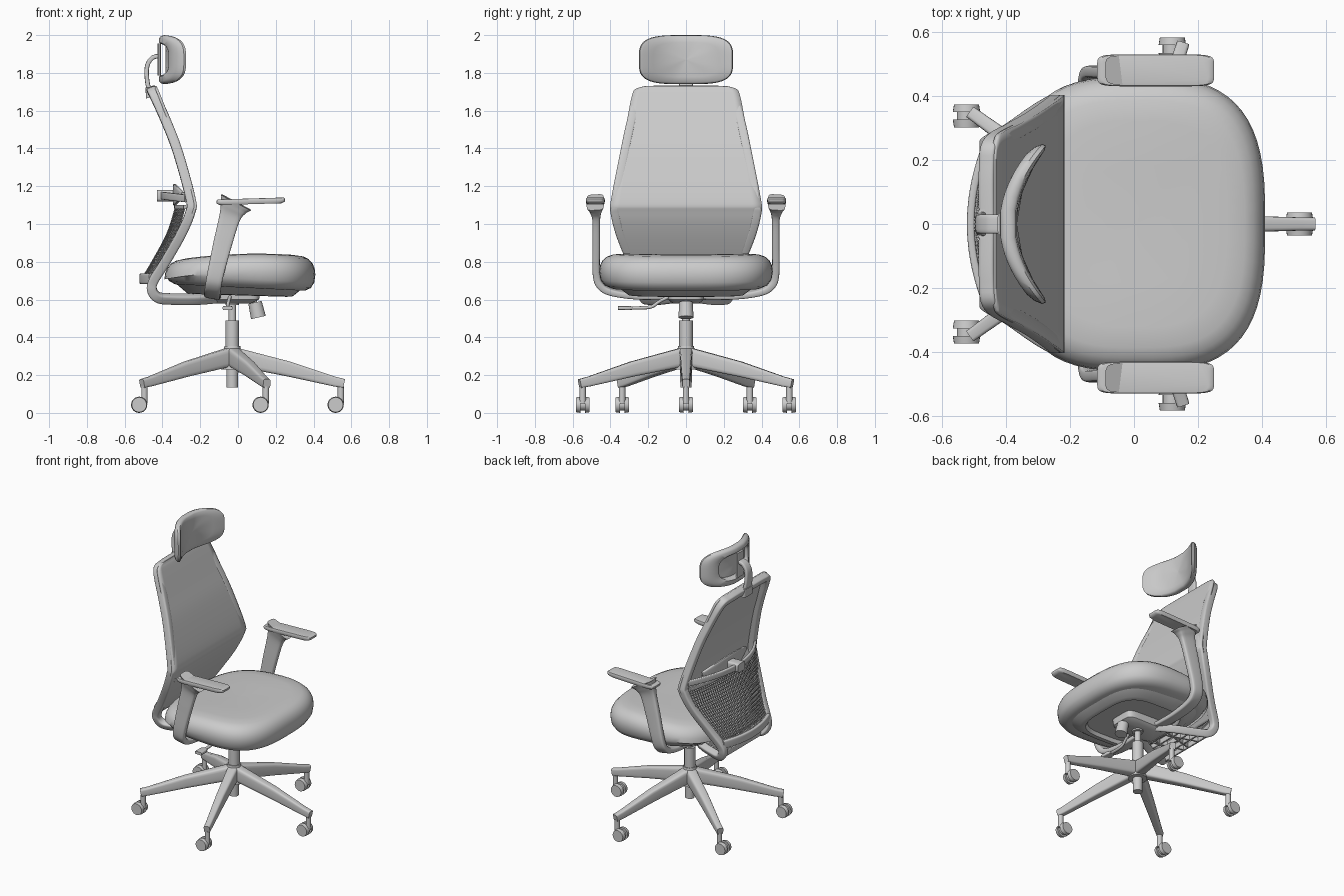
import bpy, bmesh, math
from mathutils import Vector as V

if "Cube" in bpy.data.objects:
    bpy.data.objects.remove(bpy.data.objects["Cube"])


def finish(name, bm, mirror=False, mods=()):
    bmesh.ops.recalc_face_normals(bm, faces=bm.faces)
    me = bpy.data.meshes.new(name)
    bm.to_mesh(me)
    bm.free()
    ob = bpy.data.objects.new(name, me)
    bpy.context.collection.objects.link(ob)
    for kind, th in mods:
        m = ob.modifiers.new(kind, kind)
        m.thickness = th
    if mirror:
        m = ob.modifiers.new("mirror", 'MIRROR')
        m.use_axis = (False, True, False)
    bpy.ops.object.select_all(action='DESELECT')
    ob.select_set(True)
    bpy.context.view_layer.objects.active = ob
    bpy.ops.object.shade_smooth_by_angle(angle=math.radians(40))
    return ob


def spline(pts, n=6):
    """Catmull-Rom through tuples of any length."""
    out = []
    p = [pts[0]] + list(pts) + [pts[-1]]
    for i in range(1, len(p) - 2):
        for k in range(n):
            t = k / n
            out.append(tuple(.5 * (2*b + (c-a)*t + (2*a-5*b+4*c-d)*t*t + (3*b-a-3*c+d)*t**3)
                             for a, b, c, d in zip(*p[i-1:i+3])))
    return out + [tuple(pts[-1])]


def ring(n, count):
    """Unit superellipse."""
    res = []
    for i in range(count):
        t = 2 * math.pi * (i + .5) / count
        c, s = math.cos(t), math.sin(t)
        res.append((math.copysign(abs(c)**(2/n), c), math.copysign(abs(s)**(2/n), s)))
    return res


def loft(bm, rings):
    rows = [[bm.verts.new(p) for p in r] for r in rings]
    m = len(rows[0])
    for a, b in zip(rows, rows[1:]):
        for i in range(m):
            bm.faces.new((a[i], a[(i+1) % m], b[(i+1) % m], b[i]))
    bm.faces.new(rows[0])
    bm.faces.new(rows[-1][::-1])


def sweep(name, pts, normal, mirror=False, n=5, count=16):
    """Path points are (x, y, z, half size along normal, half size across)."""
    bm = bmesh.new()
    P = [V(p[:3]) for p in pts]
    N, rings = V(normal), []
    for i, p in enumerate(pts):
        T = (P[min(i+1, len(P)-1)] - P[max(i-1, 0)]).normalized()
        N = (N - T * N.dot(T)).normalized()
        B = T.cross(N)
        rings.append([P[i] + N*p[3]*c + B*p[4]*s for c, s in ring(n, count)])
    loft(bm, rings)
    return finish(name, bm, mirror)


def stack(name, a, b, n, layers, place, mirror=False, count=64):
    """Scaled copies of an outline; layers are (scale, height)."""
    bm = bmesh.new()
    loft(bm, [[place(a*s*c, b*s*d, h) for c, d in ring(n, count)] for s, h in layers])
    return finish(name, bm, mirror)


def rod(name, p, q, r1, r2=None, mirror=False, seg=24):
    bm = bmesh.new()
    p, q = V(p), V(q)
    d = q - p
    M = d.to_track_quat('Z', 'Y').to_matrix().to_4x4()
    M.translation = (p + q) / 2
    bmesh.ops.create_cone(bm, cap_ends=True, segments=seg, radius1=r1,
                          radius2=r1 if r2 is None else r2, depth=d.length, matrix=M)
    return finish(name, bm, mirror)


def grid(name, rows, cols, fn, mods):
    bm = bmesh.new()
    vs = [[bm.verts.new(fn(r, 2*j/cols - 1)) for j in range(cols + 1)] for r in rows]
    for a, b in zip(vs, vs[1:]):
        for j in range(cols):
            bm.faces.new((a[j], a[j+1], b[j+1], b[j]))
    return finish(name, bm, mods=mods)


# Five-star base with twin-wheel casters
HX = -0.03
for k in range(5):
    c, s = math.cos(k * math.tau / 5), math.sin(k * math.tau / 5)
    leg = [(.0, .30, .036, .05), (.3, .232, .028, .04), (.54, .166, .021, .026), (.592, .155, .02, .024)]
    sweep(f"base_leg_{k}", [(HX + r*c, r*s, z, w, h) for r, z, w, h in leg], (-s, c, 0))
    x, y = HX + .575*c, .575*s
    rod(f"caster_stem_{k}", (x, y, .05), (x, y, .14), .017)
    x -= .028
    for side in (-1, 1):
        rod(f"caster_wheel_{k}_{side}", (x, y + side*.012, .043), (x, y + side*.036, .043), .043, .039)
    rod(f"caster_axle_{k}", (x, y - .02, .043), (x, y + .02, .043), .03)

# Hub and gas lift
for name, z0, z1, r0, r1 in [("hub", .23, .355, .06, .042), ("hub_lower", .135, .25, .03, .032),
                             ("lift_outer", .35, .49, .036, .036), ("lift_inner", .49, .6, .02, .02),
                             ("lift_socket", .57, .66, .036, .04)]:
    rod(name, (HX, 0, z0), (HX, 0, z1), r0, r1)

# Seat cushion and shell
def seat_place(x, y, h):
    z = h - .045*((x - .09)/.5)**2 if h > .73 else h - .05*x
    return (x + .01, y, z)

stack("seat_cushion", .40, .46, 3, [(.02, .665), (.6, .66), (.86, .664), (.94, .68), (.985, .71), (1, .75),
      (.99, .782), (.96, .808), (.91, .828), (.84, .839), (.7, .843), (.4, .84), (.02, .838)], seat_place)
stack("seat_shell", .34, .37, 3.5, [(.02, .645), (.7, .645), (.73, .622), (.82, .625), (1, .675), (.02, .68)],
      lambda x, y, h: (x + .01, y, h - .03*x))

# Tilt mechanism, knob and lever
stack("mechanism_box", .17, .10, 6, [(.7, .58), (.95, .6), (1, .655)], lambda x, y, h: (x - .05, y, h))
rod("tension_stem", (.07, 0, .64), (.09, 0, .57), .016)
rod("tension_knob", (.09, 0, .585), (.108, 0, .505), .036, .04)
sweep("lever_arm", spline([(-.04, -.08, .62, .009, .009), (-.05, -.14, .59, .009, .009),
      (-.055, -.19, .56, .009, .009), (-.055, -.29, .555, .009, .012)]), (0, 0, 1), n=2)
sweep("lever_paddle", [(-.055, -.28, .555, .008, .014), (-.055, -.30, .555, .011, .026),
      (-.055, -.36, .555, .01, .026)], (0, 0, 1))

# Armrests: curved post and pad
sweep("arm_post", spline([(-.01, .48, 1.115, .046, .09), (-.025, .478, 1.085, .034, .072),
      (-.045, .475, 1.03, .021, .056), (-.08, .475, .9, .02, .05), (-.118, .474, .74, .02, .044),
      (-.13, .452, .675, .02, .043), (-.135, .39, .64, .018, .043), (-.135, .25, .62, .016, .043),
      (-.13, .08, .62, .014, .04)]), (0, 1, 0), True)
stack("arm_pad", .1825, .05, 7, [(.9, 1.105), (.98, 1.112), (1, 1.12), (1, 1.128), (.96, 1.134), (.9, 1.135)],
      lambda x, y, h: (x + .0675, y + .48, h + .03*x), True, 48)

# Backrest front profile: (x, half width, z)
edge = spline([(-.425, .21, 1.73), (-.42, .26, 1.718), (-.405, .285, 1.685), (-.345, .316, 1.53),
               (-.285, .35, 1.37), (-.217, .397, 1.13), (-.222, .4, 1.06), (-.27, .37, .945),
               (-.35, .31, .80), (-.42, .27, .70)], 5)
grid("back_panel", edge, 16, lambda e, t: (e[0] - .006, e[1]*t, e[2]), [('SOLIDIFY', .014)])

# Back frame: top bar, side rails and rails running under the seat
F = (.026, .024)
sweep("back_frame", spline([(-.455, 0, 1.705, *F), (-.455, .18, 1.703, *F), (-.442, .25, 1.68, *F),
      (-.375, .292, 1.53, *F), (-.315, .326, 1.37, *F), (-.25, .372, 1.13, *F), (-.253, .375, 1.06, *F),
      (-.302, .346, .945, *F), (-.385, .288, .80, *F), (-.447, .252, .70, *F), (-.455, .24, .65, *F),
      (-.425, .225, .612, *F), (-.36, .2, .603, *F), (-.22, .14, .602, *F), (-.12, .07, .61, *F)]),
      (.93, 0, .37), True)

# Ribbed bridge between the lower rails
for i in range(5):
    x, w = -.43 + .055*i, .225 - .022*i
    sweep(f"bridge_rib_{i}", [(x, -w, .612, .018, .007), (x, w, .612, .018, .007)], (0, 0, 1))
for y0, y1 in ((.12, .03), (.02, .09)):
    sweep("bridge_spine", [(-.43, y0, .612, .016, .007), (-.17, y1, .612, .016, .007)], (0, 0, 1), True)

# Lower rear mesh with its rims, bowed backwards
low = [e for e in spline([(-.265, .365, 1.09), (-.31, .34, .95), (-.39, .28, .80), (-.445, .25, .71)], 8)]
def bow(e, t):
    return (e[0] - .015 - .05*(1 - t*t), e[1]*t, e[2])
grid("lumbar_mesh", low, 40, bow, [('WIREFRAME', .007)])
ts = [i/12 - 1 for i in range(25)]
sweep("mesh_rim_top", [(*bow(low[0], t), .008, .012) for t in ts], (1, 0, 0))
sweep("mesh_rim_bottom", [(*bow(low[-1], t), .012, .028) for t in ts], (1, 0, 0))

# Lumbar bow, its centre block and support pad
sweep("lumbar_bow", [(-.275 - .125*(1 - t*t), .37*t, 1.135 + .015*(1 - t*t), .01, .02) for t in ts], (1, 0, 0))
sweep("lumbar_block", [(-.43, 0, 1.15, .04, .03), (-.33, 0, 1.15, .035, .03)], (0, 1, 0))
sweep("lumbar_pad", [(-.29 - .045*(1 - t*t), .24*t, 1.155, .01, .012 + .045*(1 - t*t)) for t in ts], (1, 0, 0))

# Headrest: pad curved around the head, recessed at the back
stack("headrest", .25, .13, 3.6, [(.02, -.383), (.3, -.383), (.6, -.385), (.64, -.412), (.7, -.42), (.88, -.42),
      (.96, -.412), (1, -.396), (.98, -.38), (.92, -.372), (.7, -.368), (.4, -.366), (.02, -.365)],
      lambda y, z, h: (h + 1.75*y*y, y, 1.87 + z))
sweep("headrest_bracket", spline([(-.455, 0, 1.68, .013, .04), (-.478, 0, 1.74, .012, .036),
      (-.482, 0, 1.83, .012, .03), (-.455, 0, 1.878, .012, .03), (-.415, 0, 1.89, .012, .03)]), (1, 0, 0))
sweep("headrest_plate", [(-.417, 0, 1.785, .009, .035), (-.417, 0, 1.955, .009, .035)], (1, 0, 0))
sweep("bracket_clamp", [(-.462, 0, 1.67, .026, .05), (-.474, 0, 1.725, .016, .045)], (1, 0, 0))
